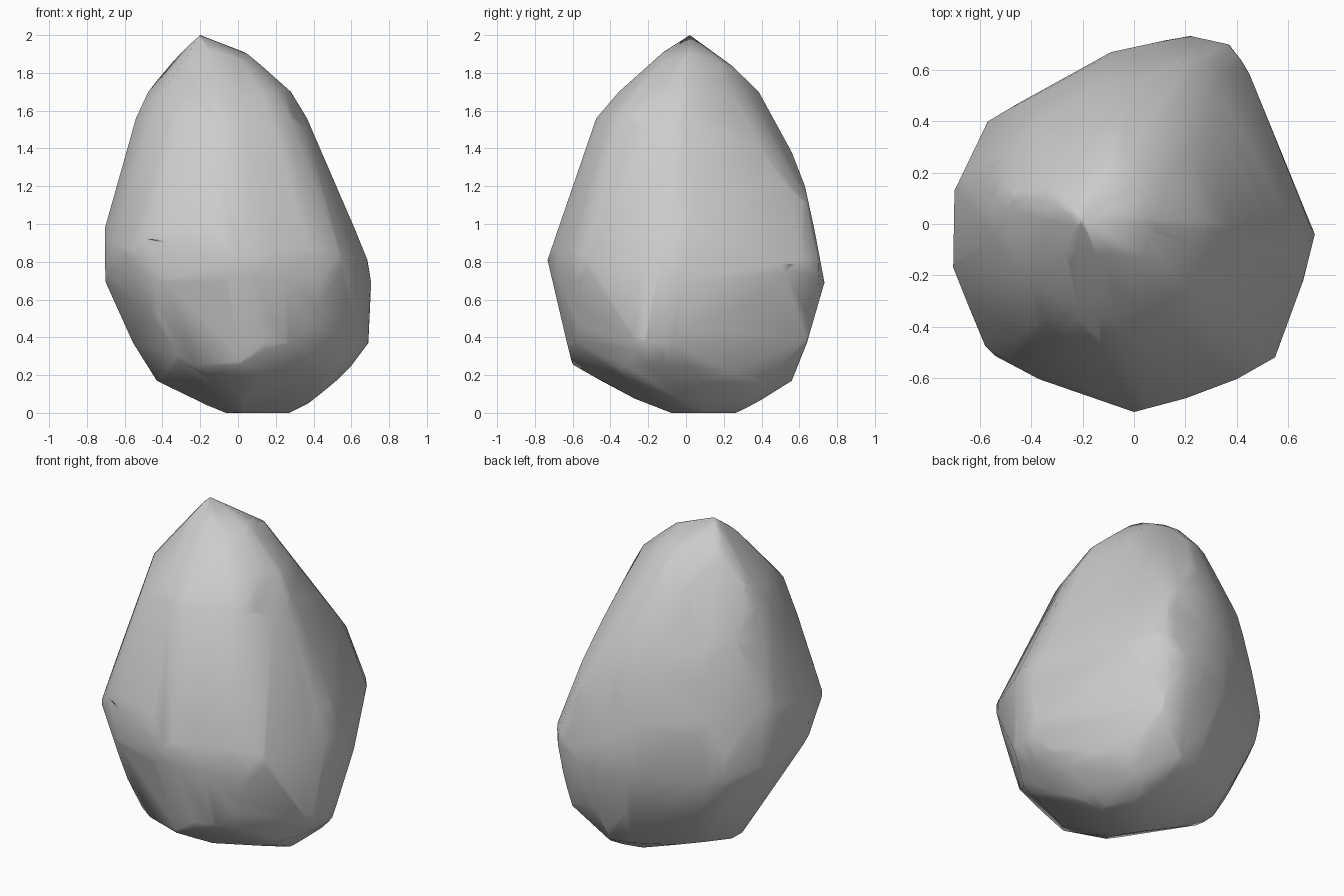
import bpy, bmesh
from math import sin, cos, radians
from mathutils import Vector
from mathutils.geometry import convex_hull_2d

if "Cube" in bpy.data.objects:
    bpy.data.objects.remove(bpy.data.objects["Cube"])

# Plan outline of the boulder at its widest (x, y)
outline = [(0, -.733), (.2, -.68), (.40, -.605), (.55, -.52), (.66, -.22), (.705, -.04),
           (.60, .20), (.44, .61), (.37, .70), (.21, .735), (-.09, .67), (-.47, .46),
           (-.57, .40), (-.70, .13), (-.705, -.17), (-.585, -.47), (-.54, -.515), (-.37, -.605)]

# Horizontal slices: z, x min, x max, y min, y max
slices = [
    (0.00, -.08, .27, -.10, .27), (0.07, -.22, .41, -.28, .40),
    (0.17, -.43, .52, -.45, .56), (0.25, -.48, .60, -.60, .59),
    (0.37, -.555, .69, -.63, .64), (0.69, -.70, .705, -.705, .733),
    (0.81, -.705, .685, -.733, .71), (0.97, -.707, .62, -.675, .68),
    (1.20, -.63, .52, -.585, .63), (1.38, -.58, .44, -.525, .56),
    (1.56, -.54, .365, -.475, .455), (1.70, -.475, .28, -.355, .385),
    (1.86, -.35, .10, -.17, .22), (1.91, -.30, .04, -.12, .16),
    (2.00, -.20, -.20, .02, .02),
]

# Chiselled outlines seen along the diagonals, about the boulder's middle
front_right = [(-.154, .967), (.137, .83), (.626, .198), (.709, -.05), (.632, -.423),
               (.505, -.824), (.291, -.956), (-.137, -.934), (-.40, -.863), (-.538, -.764),
               (-.648, -.46), (-.747, -.165), (-.61, .198), (-.456, .648)]
back_left = [(.203, .852), (.544, .511), (.747, -.12), (.665, -.357), (.286, -.907),
             (-.236, -.962), (-.40, -.934), (-.62, -.731), (-.709, -.423), (-.709, -.236),
             (-.62, .027), (-.407, .467), (-.28, .67), (-.071, .819)]
back_right = [(.016, .835), (.308, .786), (.56, .335), (.692, -.214), (.626, -.522),
              (.527, -.714), (.39, -.824), (-.132, -.918), (-.313, -.907), (-.604, -.67),
              (-.753, -.23), (-.665, .027), (-.407, .456), (-.23, .692)]


def hull(points):
    """Closed convex block around the points."""
    bm = bmesh.new()
    for p in points:
        bm.verts.new(p)
    bmesh.ops.convex_hull(bm, input=bm.verts[:])
    bmesh.ops.delete(bm, geom=[v for v in bm.verts if not v.link_faces], context='VERTS')
    return bm


def chisel(points, shape, right, up, centre, slack=0.0):
    """Trim the block to a 2D outline lying in the right/up plane."""
    shape = [Vector(shape[i]) for i in convex_hull_2d(shape)]
    mid = sum(shape, Vector((0, 0))) / len(shape)
    for a, b in zip(shape, shape[1:] + shape[:1]):
        d = b - a
        n = Vector((d.y, -d.x)).normalized()
        if n.dot(a - mid) < 0:
            n = -n
        a = a + n * slack
        bm = hull(points)
        bmesh.ops.bisect_plane(bm, geom=bm.verts[:] + bm.edges[:] + bm.faces[:], dist=1e-4,
                               plane_co=centre + right * a.x + up * a.y,
                               plane_no=right * n.x + up * n.y, clear_outer=True)
        bmesh.ops.remove_doubles(bm, verts=bm.verts[:], dist=0.004)
        points = [v.co.copy() for v in bm.verts]
        bm.free()
    return points


def diagonal(azimuth, elevation):
    """Right and up directions when looking at the boulder from an angle."""
    a, e = radians(azimuth), radians(elevation)
    toward = Vector((sin(a), -cos(a), 0))
    return Vector((cos(a), sin(a), 0)), Vector((0, 0, cos(e))) - toward * sin(e)


# Rough block, slightly oversized
block = []
for z, x0, x1, y0, y1 in slices:
    for x, y in outline:
        block.append(Vector((1.03 * ((x0 + x1) / 2 + x / .705 * (x1 - x0) / 2),
                             1.03 * ((y0 + y1) / 2 + y / .734 * (y1 - y0) / 2), z)))

# Trim to front, side, plan and diagonal outlines
X, Y, Z, O, mid = Vector((1, 0, 0)), Vector((0, 1, 0)), Vector((0, 0, 1)), Vector(), Vector((0, 0, 1))
front = [(s[k], s[0]) for s in slices for k in (1, 2)]
side = [(s[k], s[0]) for s in slices for k in (3, 4)]
for shape, azimuth, elevation in ((front_right, 35, 24), (back_left, 215, 24), (back_right, 145, -28)):
    block = chisel(block, shape, *diagonal(azimuth, elevation), mid, 0.006)
block = chisel(block, front, X, Z, O)
block = chisel(block, side, Y, Z, O)
block = chisel(block, outline, X, Y, O)

# Merge tiny facets, close and smooth
bm = hull(block)
bmesh.ops.remove_doubles(bm, verts=bm.verts[:], dist=0.02)
points = [v.co.copy() for v in bm.verts] + [Vector((-.2, .02, 2))]
bm.free()
bm = hull(points)
bmesh.ops.recalc_face_normals(bm, faces=bm.faces[:])
for f in bm.faces:
    f.smooth = True

mesh = bpy.data.meshes.new("boulder")
bm.to_mesh(mesh)
bm.free()
boulder = bpy.data.objects.new("boulder", mesh)
bpy.context.collection.objects.link(boulder)
